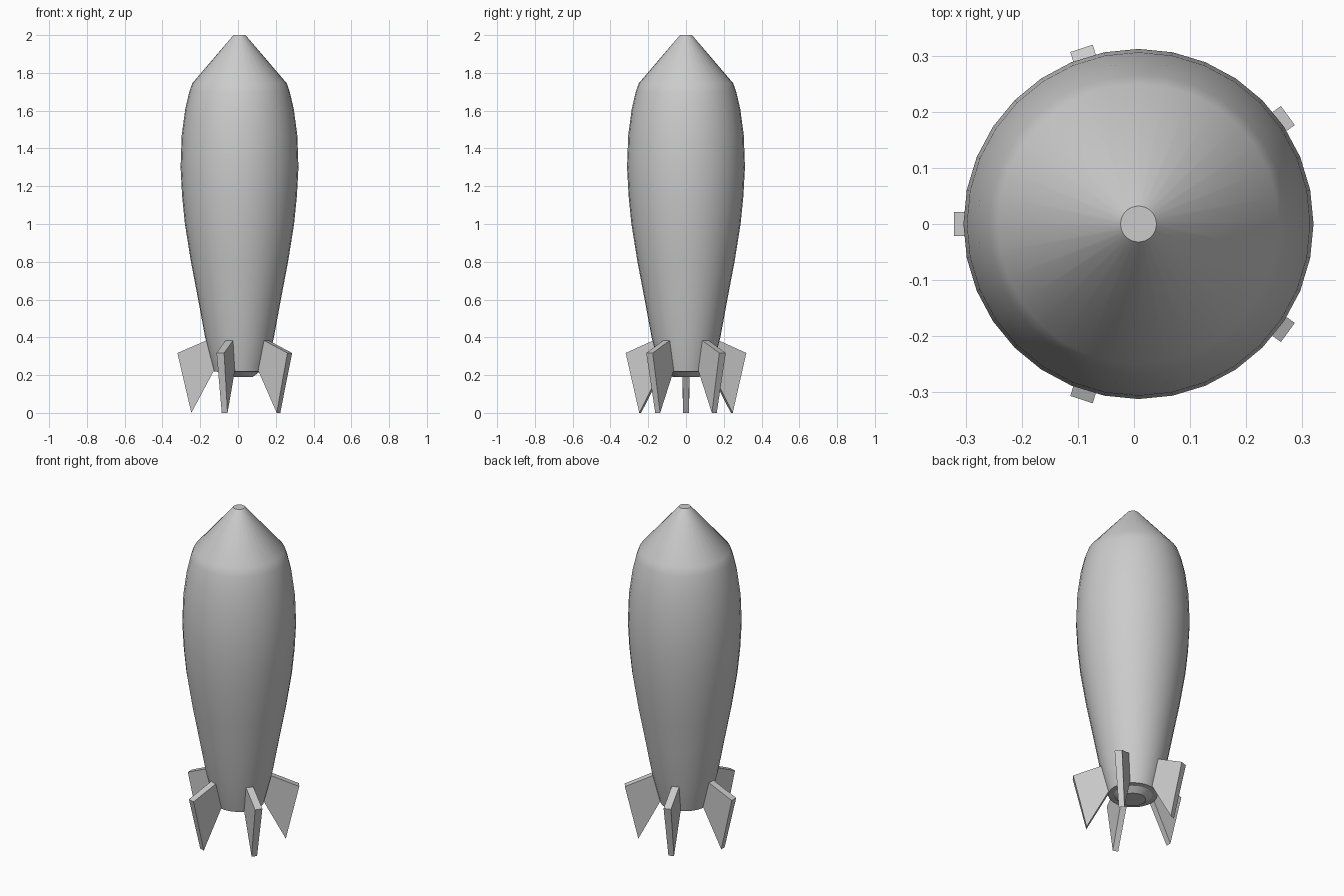
import bpy, bmesh, math
from mathutils import Vector

if "Cube" in bpy.data.objects:
    bpy.data.objects.remove(bpy.data.objects["Cube"])

CX = 0.008          # body axis, so the five-fin model is centred in x
SEG = 32


def finish(name, bm, smooth=True):
    bmesh.ops.recalc_face_normals(bm, faces=bm.faces)
    me = bpy.data.meshes.new(name)
    bm.to_mesh(me)
    bm.free()
    ob = bpy.data.objects.new(name, me)
    bpy.context.collection.objects.link(ob)
    if smooth:
        bpy.ops.object.select_all(action='DESELECT')
        ob.select_set(True)
        bpy.context.view_layer.objects.active = ob
        bpy.ops.object.shade_smooth_by_angle(angle=math.radians(30))
    return ob


def lathe(name, profile):
    """Revolve (radius, z) points about the axis and cap both ends."""
    bm = bmesh.new()
    rings = [[bm.verts.new((CX + r * math.cos(2 * math.pi * i / SEG),
                            r * math.sin(2 * math.pi * i / SEG), z))
              for i in range(SEG)] for r, z in profile]
    for a, b in zip(rings, rings[1:]):
        for i in range(SEG):
            j = (i + 1) % SEG
            bm.faces.new((a[i], a[j], b[j], b[i]))
    bm.faces.new(rings[0])
    bm.faces.new(rings[-1])
    return finish(name, bm)


# Fuselage with nose cone and chamfered tail
lathe("fuselage", [
    (0.07, 0.19), (0.105, 0.217), (0.135, 0.219), (0.146, 0.26),
    (0.182, 0.4), (0.219, 0.6), (0.257, 0.8), (0.289, 1.0),
    (0.304, 1.15), (0.312, 1.3), (0.306, 1.47), (0.287, 1.61),
    (0.266, 1.7), (0.25, 1.745), (0.032, 2.0)])

# Five swept fins: (radius, z, half thickness)
outline = [(0.255, 0.0, 0.016), (0.329, 0.317, 0.021),
           (0.165, 0.388, 0.021), (0.135, 0.225, 0.018)]
for k in range(5):
    ang = math.pi + k * 2 * math.pi / 5
    out = Vector((math.cos(ang), math.sin(ang), 0))
    side = Vector((-out.y, out.x, 0))
    bm = bmesh.new()
    left, right = [[bm.verts.new(Vector((CX, 0, z)) + out * r + side * t * s)
                    for r, z, t in outline] for s in (1, -1)]
    bm.faces.new(left)
    bm.faces.new(right)
    for i in range(4):
        j = (i + 1) % 4
        bm.faces.new((left[i], left[j], right[j], right[i]))
    finish(f"fin_{k + 1}", bm, smooth=False)
